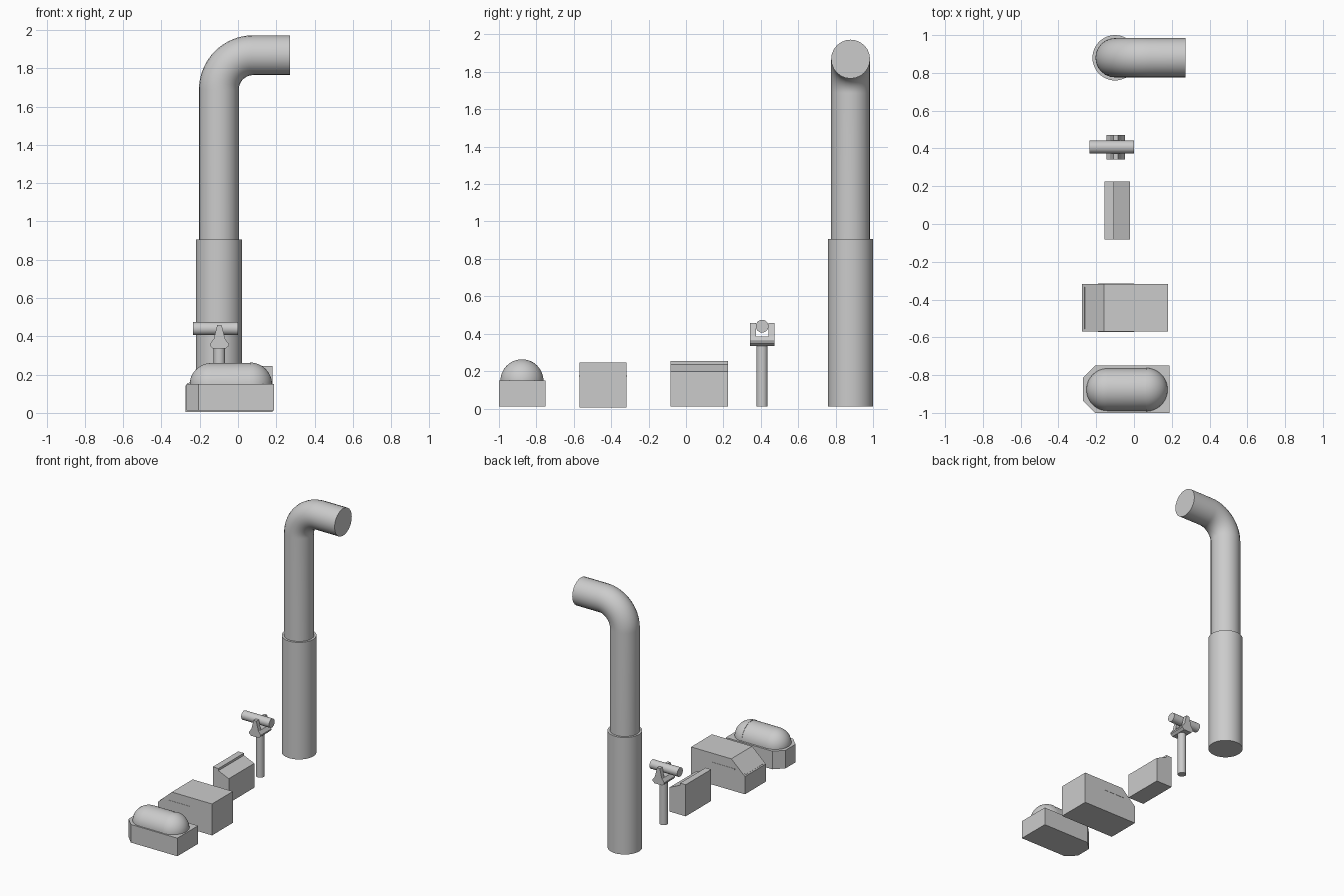
import bpy, bmesh
from math import sin, cos, pi, radians, atan2

if "Cube" in bpy.data.objects:
    bpy.data.objects.remove(bpy.data.objects["Cube"])


def finish(name, bm, smooth=False):
    bmesh.ops.remove_doubles(bm, verts=bm.verts, dist=1e-5)
    bmesh.ops.recalc_face_normals(bm, faces=bm.faces)
    me = bpy.data.meshes.new(name)
    bm.to_mesh(me)
    bm.free()
    ob = bpy.data.objects.new(name, me)
    bpy.context.collection.objects.link(ob)
    if smooth:
        smooth_obj(ob)
    return ob


def smooth_obj(ob):
    bpy.ops.object.select_all(action='DESELECT')
    ob.select_set(True)
    bpy.context.view_layer.objects.active = ob
    bpy.ops.object.shade_smooth_by_angle(angle=radians(35))


def prism(name, pts, offset):
    """Extrude a flat polygon of 3D points along an offset."""
    bm = bmesh.new()
    face = bm.faces.new([bm.verts.new(p) for p in pts])
    ext = bmesh.ops.extrude_face_region(bm, geom=[face])
    bmesh.ops.translate(bm, vec=offset,
                        verts=[g for g in ext['geom'] if isinstance(g, bmesh.types.BMVert)])
    return finish(name, bm)


def side_prism(name, profile, y0, y1):
    return prism(name, [(x, y0, z) for x, z in profile], (0, y1 - y0, 0))


def box(name, lo, hi):
    (x0, y0, z0), (x1, y1, z1) = lo, hi
    return prism(name, [(x0, y0, z0), (x1, y0, z0), (x1, y1, z0), (x0, y1, z0)], (0, 0, z1 - z0))


def cylinder(name, loc, r, length, rot=(0, 0, 0), sides=48):
    bpy.ops.mesh.primitive_cylinder_add(vertices=sides, radius=r, depth=length, location=loc, rotation=rot)
    ob = bpy.context.object
    ob.name = name
    smooth_obj(ob)
    return ob


def dome(name, profile, y, z):
    """Half revolution of an (x, radius) profile about an x-parallel axis."""
    bm = bmesh.new()
    n = 24
    rows = [[bm.verts.new((x, y + r * cos(pi * i / n), z + r * sin(pi * i / n))) for x, r in profile]
            for i in range(n + 1)]
    for a, b in zip(rows, rows[1:]):
        for j in range(len(profile) - 1):
            bm.faces.new((a[j], a[j + 1], b[j + 1], b[j]))
    return finish(name, bm, True)


# Tall bent pipe in its thicker sleeve
PX, PY, B = -0.10, 0.88, 0.012
cylinder("pipe_sleeve", (PX, PY, (B + 0.905) / 2), 0.12, 0.905 - B)
R, top = 0.18, 1.868
path = [(PX, PY, 0.85)]
path += [(PX + R - R * cos(a), PY, top - R + R * sin(a)) for a in (pi / 2 * i / 16 for i in range(17))]
path.append((0.272, PY, top))
cu = bpy.data.curves.new("bent_pipe", 'CURVE')
cu.dimensions = '3D'
cu.bevel_depth = 0.104
cu.bevel_resolution = 10
cu.use_fill_caps = True
sp = cu.splines.new('POLY')
sp.points.add(len(path) - 1)
for p, co in zip(sp.points, path):
    p.co = (*co, 1)
pipe = bpy.data.objects.new("bent_pipe", cu)
bpy.context.collection.objects.link(pipe)
bpy.context.view_layer.objects.active = pipe
pipe.select_set(True)
bpy.ops.object.convert(target='MESH')
smooth_obj(bpy.context.object)

# Telescope on a post with a forked cradle
SY = 0.407
cylinder("scope_post", (-0.097, SY, (B + 0.345) / 2), 0.03, 0.345 - B, sides=32)
side_prism("cradle_base", [(-0.13, 0.335), (-0.065, 0.335), (-0.048, 0.35), (-0.048, 0.36),
                           (-0.066, 0.385), (-0.128, 0.385), (-0.146, 0.36), (-0.146, 0.35)],
           SY - 0.065, SY + 0.065)
for label, s in (("front", -1), ("back", 1)):
    side_prism("cradle_arm_" + label, [(-0.128, 0.38), (-0.066, 0.38), (-0.085, 0.458), (-0.109, 0.458)],
               SY + s * 0.065, SY + s * 0.034)
cylinder("scope_tube", (-0.117, SY, 0.44), 0.034, 0.235, (0, pi / 2, 0), 32)

# Small block with raised lip and sloping top
side_prism("lipped_block", [(-0.155, B), (-0.02, B), (-0.02, 0.198), (-0.107, 0.236),
                            (-0.107, 0.253), (-0.155, 0.253)], -0.083, 0.225)

# Housing with sloped face and narrow slits
side_prism("sloped_housing", [(-0.275, 0.005), (0.18, 0.005), (0.18, 0.245), (-0.16, 0.245),
                              (-0.275, 0.14)], -0.57, -0.318)
side_prism("slope_slit", [(-0.268, 0.146), (-0.260, 0.153), (-0.262, 0.156), (-0.270, 0.149)],
           -0.555, -0.333)
for label, y in (("front", -0.57), ("back", -0.318)):
    box("side_slit_" + label, (-0.19, y - 0.002, 0.170), (0.0, y + 0.002, 0.177))

# Chamfered base with a rounded capsule dome
prism("dome_base", [(-0.205, -1.0, B), (0.188, -1.0, B), (0.188, -0.75, B), (-0.205, -0.75, B),
                    (-0.27, -0.815, B), (-0.27, -0.935, B)], (0, 0, 0.15 - B))
r = 0.112
arc = [pi / 2 * i / 12 for i in range(13)]
dome("capsule_dome", [(-0.14 - r * cos(a), r * sin(a)) for a in arc] + [(0.065, r)], -0.877, 0.148)
r = 0.115
dome("dome_end", [(0.063, 0.108)] + [(0.063 + r * sin(a), r * cos(a)) for a in arc], -0.877, 0.148)
